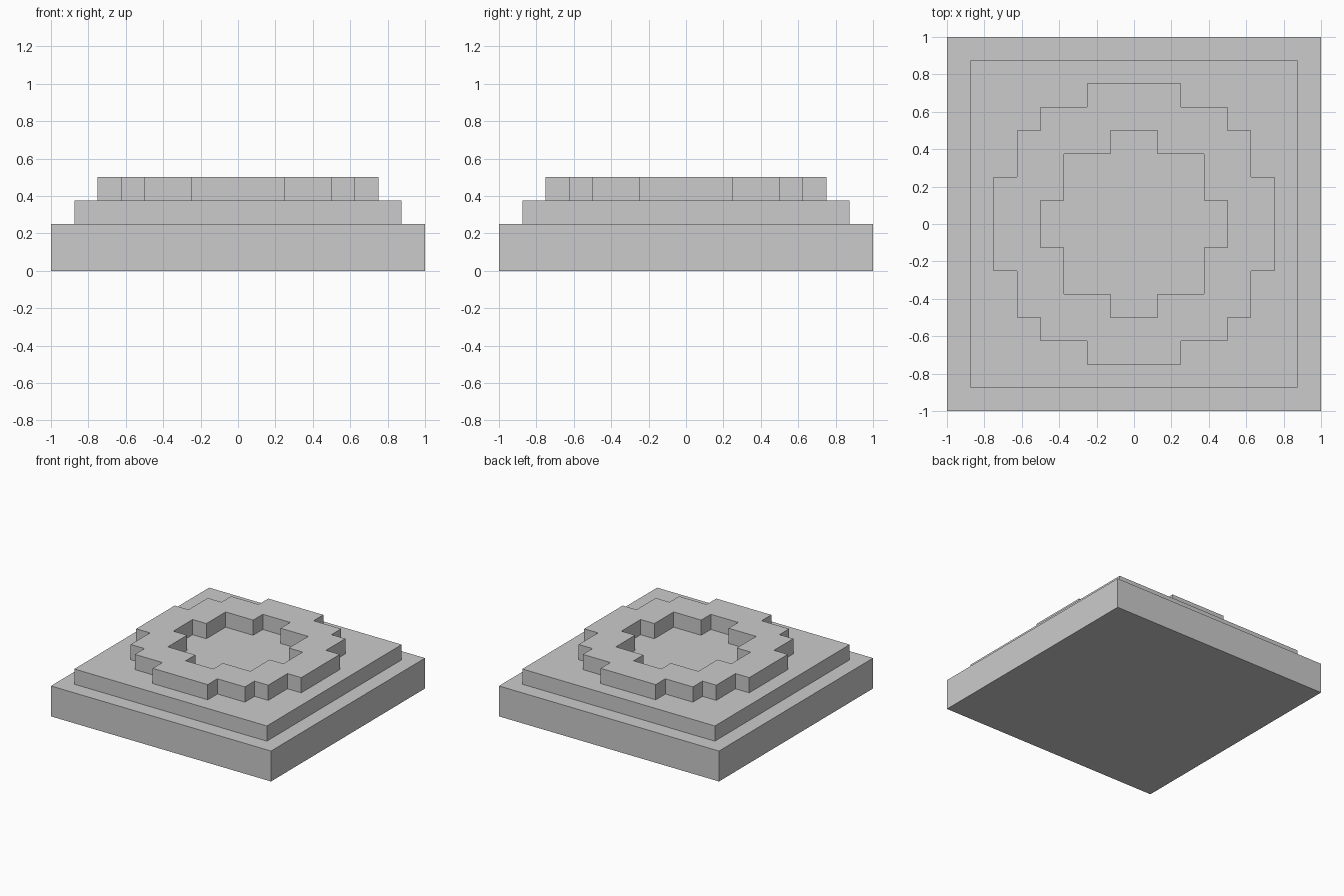
import bpy, bmesh

if "Cube" in bpy.data.objects:
    bpy.data.objects.remove(bpy.data.objects["Cube"])

U = 0.125  # grid step that every dimension follows


def slab(name, half, z0, z1):
    bpy.ops.mesh.primitive_cube_add(size=1, location=(0, 0, (z0 + z1) / 2))
    ob = bpy.context.object
    ob.name = name
    ob.scale = (2 * half, 2 * half, z1 - z0)
    bpy.ops.object.transform_apply(location=False, rotation=False, scale=True)
    return ob


def four_fold(corner):
    # repeat one stepped corner around the four quadrants
    pts, quad = [], list(corner)
    for _ in range(4):
        pts += quad
        quad = [(-y, x) for x, y in quad]
    return pts


def ring(name, outer, inner, z0, z1):
    bm = bmesh.new()
    for outline in (outer, inner):
        vs = [bm.verts.new((x * U, y * U, z0)) for x, y in outline]
        for i, v in enumerate(vs):
            bm.edges.new((v, vs[(i + 1) % len(vs)]))
    bmesh.ops.triangle_fill(bm, edges=bm.edges[:], use_beauty=True)
    top = bmesh.ops.extrude_face_region(bm, geom=bm.faces[:], use_keep_orig=True)
    verts = [g for g in top["geom"] if isinstance(g, bmesh.types.BMVert)]
    bmesh.ops.translate(bm, verts=verts, vec=(0, 0, z1 - z0))
    bmesh.ops.recalc_face_normals(bm, faces=bm.faces[:])
    me = bpy.data.meshes.new(name)
    bm.to_mesh(me)
    bm.free()
    ob = bpy.data.objects.new(name, me)
    bpy.context.collection.objects.link(ob)
    return ob


# square stepped plinth
slab("base_slab", 8 * U, 0, 2 * U)
slab("upper_slab", 7 * U, 2 * U, 3 * U)

# stepped round rim with an open centre
outer = four_fold([(6, 2), (5, 2), (5, 4), (4, 4), (4, 5), (2, 5), (2, 6)])
inner = four_fold([(4, 1), (3, 1), (3, 3), (1, 3), (1, 4)])
ring("stepped_rim", outer, inner, 3 * U, 4 * U)
